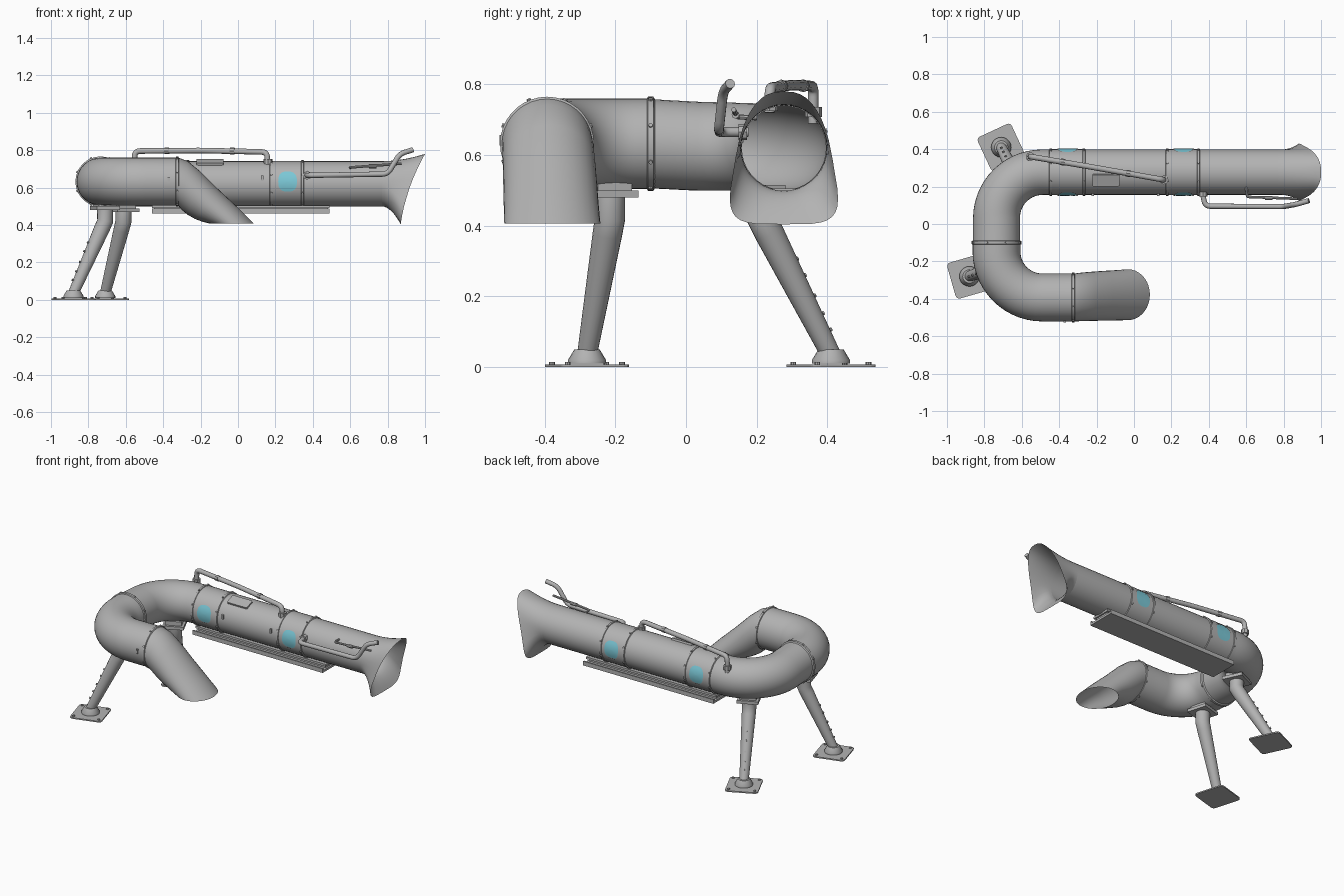
import bpy, bmesh, math
from math import sin, cos, pi, radians, sqrt, copysign
from mathutils import Vector, Matrix

cube = bpy.data.objects.get("Cube")
if cube:
    bpy.data.objects.remove(cube, do_unlink=True)


def material(name, rgb):
    m = bpy.data.materials.new(name)
    m.use_nodes = True
    m.diffuse_color = (*rgb, 1)
    m.node_tree.nodes["Principled BSDF"].inputs["Base Color"].default_value = (*rgb, 1)
    return m


GREY = material("light grey metal", (0.45, 0.45, 0.45))
BLUE = material("window blue", (0.2, 0.58, 0.68))
SIDES = 36
CY, CZ, R = 0.277, 0.62, 0.121       # main tube centre and radius
FY, FZ, FR = -0.393, 0.632, 0.128    # front tube centre and radius


def finish(name, bm, mat=GREY, smooth=True):
    me = bpy.data.meshes.new(name)
    bm.to_mesh(me)
    bm.free()
    ob = bpy.data.objects.new(name, me)
    bpy.context.collection.objects.link(ob)
    me.materials.append(mat)
    if smooth:
        bpy.ops.object.select_all(action='DESELECT')
        ob.select_set(True)
        bpy.context.view_layer.objects.active = ob
        bpy.ops.object.shade_smooth_by_angle(angle=radians(35))
    return ob


def loft(name, rings, caps=False, mat=GREY):
    """Skin a list of closed point rings, with the outside facing outward."""
    bm = bmesh.new()
    vs = [[bm.verts.new(p) for p in ring] for ring in rings]
    n = len(rings[0])
    for a, b in zip(vs, vs[1:]):
        for i in range(n):
            bm.faces.new((a[i], a[(i + 1) % n], b[(i + 1) % n], b[i]))
    if caps:
        bm.faces.new(vs[0][::-1])
        bm.faces.new(vs[-1])
    bm.normal_update()
    bm.faces.ensure_lookup_table()
    f = bm.faces[0]
    mid = sum((Vector(p) for r in rings[:2] for p in r), Vector()) / (2 * n)
    if f.normal.dot(f.calc_center_median() - mid) < 0:
        bmesh.ops.reverse_faces(bm, faces=bm.faces[:])
    return finish(name, bm, mat)


def sweep(name, path, radii, sides=SIDES, caps=False):
    """Round tube along a path; radii is one number or one per point."""
    pts = [Vector(p) for p in path]
    if not isinstance(radii, (list, tuple)):
        radii = [radii] * len(pts)
    tangents = [(pts[min(i + 1, len(pts) - 1)] - pts[max(i - 1, 0)]).normalized()
                for i in range(len(pts))]
    u = tangents[0].cross(Vector((0, 0, 1)) if abs(tangents[0].z) < 0.8 else Vector((1, 0, 0)))
    rings = []
    for p, t, r in zip(pts, tangents, radii):
        u = (u - t * u.dot(t)).normalized()
        v = t.cross(u)
        rings.append([p + (u * cos(2 * pi * k / sides) + v * sin(2 * pi * k / sides)) * r
                      for k in range(sides)])
    return loft(name, rings, caps)


def rounded(path, d=0.03, steps=5):
    """Replace each inner corner of a path by a small curve."""
    p = [Vector(q) for q in path]
    out = [p[0]]
    for a, b, c in zip(p, p[1:], p[2:]):
        s, e = b + (a - b).normalized() * d, b + (c - b).normalized() * d
        for k in range(steps + 1):
            t = k / steps
            out.append(s * (1 - t) ** 2 + b * 2 * t * (1 - t) + e * t * t)
    return out + [p[-1]]


def box(name, loc, size, rot=None, bevel=0.0):
    bm = bmesh.new()
    bmesh.ops.create_cube(bm, size=1, matrix=Matrix.Diagonal((*size, 1)))
    if bevel:
        up = [e for e in bm.edges if abs((e.verts[0].co - e.verts[1].co).z) > 0.001]
        bmesh.ops.bevel(bm, geom=up, offset=bevel, segments=3, profile=0.5, affect='EDGES')
    m = Matrix.Translation(loc) @ (rot or Matrix())
    bmesh.ops.transform(bm, matrix=m, verts=bm.verts[:])
    return finish(name, bm, smooth=False)


def stud(name, loc, direction, r=0.007, h=0.008):
    d = Vector(direction).normalized()
    p = Vector(loc)
    return sweep(name, [p - d * h, p + d * h], r, 8, True)


def collar(name, p, direction, r, width=0.016):
    """Raised joint band with rivets around it."""
    p, d = Vector(p), Vector(direction).normalized()
    h = width / 2
    sweep(name, [p - d * h, p - d * h, p + d * h, p + d * h][1:3], r)
    sweep(name + "_flange", [p - d * (h + 0.004), p - d * h * 0.9, p + d * h * 0.9,
                             p + d * (h + 0.004)], [r - 0.008, r, r, r - 0.008])
    side = d.cross(Vector((0, 0, 1)))
    for k in range(8):
        a = pi / 8 + k * pi / 4
        out = side * cos(a) + Vector((0, 0, 1)) * sin(a)
        stud(name + "_rivet", p + out * r, out, 0.006, 0.005)


# Tubes: long straight run, rear bend, cross run, front bend
def arc(cx, cy, z0, z1, a0, a1, r=0.245, n=14):
    return [(cx + r * cos(a0 + (a1 - a0) * k / n), cy + r * sin(a0 + (a1 - a0) * k / n),
             z0 + (z1 - z0) * k / n) for k in range(n + 1)]


sweep("main_tube", [(0.77, CY, CZ), (-0.47, CY, CZ)], R)
rear = [(-0.47, CY, CZ)] + arc(-0.49, CY - 0.245, CZ, 0.625, pi / 2, pi) + [(-0.735, -0.1, FZ)]
sweep("rear_bend", rear, [R + 0.005 * k / (len(rear) - 1) for k in range(len(rear))])
sweep("front_bend", [(-0.735, -0.1, FZ)] + arc(-0.49, FY + 0.245, FZ, FZ, pi, 1.5 * pi)
      + [(-0.32, FY, FZ)], FR)

# Downward scoop on the front tube, cut level at its mouth
tops = [(-0.32, 0.76), (-0.27, 0.742), (-0.2, 0.685), (-0.11, 0.595), (0.0, 0.492), (0.085, 0.407)]
lows = [(-0.32, 0.504), (-0.3, 0.48), (-0.27, 0.455), (-0.23, 0.432), (-0.19, 0.417), (-0.15, 0.407)]
rings = []
for i, (t, b) in enumerate(zip(tops, lows)):
    w = FR + 0.008 * i / 5
    rings.append([((t[0] + b[0]) / 2 + (t[0] - b[0]) / 2 * sin(a), FY + 0.015 * i / 5 + w * cos(a),
                   (t[1] + b[1]) / 2 + (t[1] - b[1]) / 2 * sin(a))
                  for a in (2 * pi * k / SIDES for k in range(SIDES))])
loft("scoop", rings)

# Flared mouth of the main tube: slanted, squarer and wider at the bottom
rings = []
for i in range(9):
    t = i / 8
    ring = []
    for k in range(SIDES):
        a = 2 * pi * k / SIDES
        c, s = cos(a), sin(a)
        pw = 0.45 if s < 0 else 0.75
        qc, qs = copysign(abs(c) ** pw, c), copysign(abs(s) ** pw, s)
        rim = Vector((0.935 + 0.065 * qs - 0.02 * (1 - qs * qs),
                      CY + (0.137 - 0.033 * qs) * qc, 0.592 + 0.188 * qs))
        base = Vector((0.77, CY + R * c, CZ + R * s))
        q = base.lerp(rim, t ** 1.9)
        q.x = base.x + (rim.x - base.x) * t
        ring.append(q)
    rings.append(ring)
loft("flared_mouth", rings)

# Joint bands
for x in (-0.445, -0.268, 0.178, 0.345):
    collar("main_collar", (x, CY, CZ), (1, 0, 0), R + 0.006, 0.012)
collar("cross_collar", (-0.735, -0.1, FZ), (0, 1, 0), FR + 0.006)
collar("scoop_collar", (-0.325, FY, FZ), (1, 0, 0), FR + 0.005, 0.012)


# Curved oval windows with a thin frame, on both sides of each window section
def oval(x, side, w, h, r, scale):
    pts = []
    for k in range(28):
        a = 2 * pi * k / 28
        dx = copysign(abs(cos(a)) ** 0.75, cos(a)) * w * scale
        dz = copysign(abs(sin(a)) ** 0.75, sin(a)) * h * scale + 0.012
        pts.append((x + dx, CY + side * sqrt(r * r - dz * dz), CZ + dz))
    return pts


for x in (-0.355, 0.265):
    sweep("window_sleeve", [(x - 0.085, CY, CZ), (x + 0.085, CY, CZ)], R + 0.002)
    for side in (-1, 1):
        for name, mat, r, scales in (("window", BLUE, R + 0.005, (1, 0.75, 0.5, 0.25, 0.02)),
                                     ("window_frame", GREY, R + 0.006, (1.1, 1.0))):
            bm = bmesh.new()
            vs = [[bm.verts.new(p) for p in oval(x, side, 0.05, 0.054, r, s)] for s in scales]
            for a, b in zip(vs, vs[1:]):
                for k in range(28):
                    bm.faces.new((a[k], a[(k + 1) % 28], b[(k + 1) % 28], b[k]))
            if mat == BLUE:
                bm.faces.new(vs[-1])
            bm.normal_update()
            for f in bm.faces:
                if f.normal.y * side < 0:
                    f.normal_flip()
            finish(name, bm, mat)

# Hatch plate and small latches on the main tube
tilt = Matrix.Rotation(radians(20), 4, 'X')
box("hatch_plate", (-0.15, CY - 0.043, CZ + 0.116), (0.145, 0.066, 0.012), tilt, 0.008)
for x in (0.13, -0.22):
    box("latch", (x, CY - R, CZ + 0.03), (0.012, 0.012, 0.028))
box("front_latch", (-0.37, FY - FR, FZ + 0.01), (0.012, 0.012, 0.03))

# Handrail along the top and grab bar beside the mouth
sweep("top_handrail", rounded([(-0.555, 0.36, 0.69), (-0.552, 0.36, 0.795), (-0.2, 0.3, 0.798),
                               (0.155, 0.237, 0.79), (0.16, 0.236, 0.72)]), 0.015, 12, True)
for x, y, z in ((-0.554, 0.36, 0.722), (0.16, 0.236, 0.738)):
    stud("handrail_foot", (x, y, z), (0, 0, 1), 0.024, 0.014)
for x, y, z in ((-0.38, 0.331, 0.796), (-0.03, 0.27, 0.795)):
    stud("handrail_sleeve", (x, y, z), (1, -0.176, 0), 0.018, 0.012)
sweep("grab_bar", rounded([(0.365, 0.175, 0.665), (0.38, 0.095, 0.665), (0.8, 0.093, 0.672),
                           (0.865, 0.105, 0.78), (0.935, 0.125, 0.802)]), 0.014, 12, True)
stud("grab_bar_foot", (0.37, 0.16, 0.665), (0, 1, 0), 0.023, 0.012)
sweep("thin_rod", rounded([(0.6, 0.2, 0.705), (0.605, 0.145, 0.708), (0.875, 0.135, 0.728)], 0.01),
      0.007, 8, True)
stud("rod_clip", (0.72, 0.14, 0.714), (1, 0, 0), 0.011, 0.02)

# Long rail beneath the main tube
box("rail_top", (0.015, CY, 0.498), (0.95, 0.13, 0.014))
box("rail_web", (0.015, CY, 0.483), (0.93, 0.1, 0.03))
box("rail_bottom", (0.015, CY, 0.467), (0.95, 0.19, 0.014))
for s in (-1, 1):
    box("rail_lip", (0.015, CY + s * 0.09, 0.477), (0.95, 0.01, 0.02))

# Two slanted legs with mounts, ankles, bolted feet and outer pegs
for name, top, foot, angle, mz in (("front", (-0.71, -0.215), (-0.88, -0.28), -16, 0.49),
                                   ("rear", (-0.612, 0.215), (-0.71, 0.41), 25, 0.478)):
    turn = Matrix.Rotation(radians(abs(angle) if name == "rear" else 16), 4, 'Z')
    box(name + "_leg_mount", (*top, mz), (0.13, 0.13, 0.02), turn)
    box(name + "_leg_bracket", (*top, mz + 0.022), (0.1, 0.1, 0.03), turn)
    knee = Vector((top[0], top[1], 0.42))
    ankle = Vector((*foot, 0.035))
    sweep(name + "_leg", [(*top, mz), knee, knee.lerp(ankle, 0.1), ankle],
          [0.043, 0.043, 0.042, 0.028], 20, True)
    sweep(name + "_ankle", [(*foot, 0.01), (*foot, 0.02), (*foot, 0.05)], [0.054, 0.054, 0.036], 20, True)
    box(name + "_foot", (*foot, 0.004), (0.2, 0.2, 0.008), turn, 0.02)
    for sx in (-1, 1):
        for sy in (-1, 1):
            off = turn @ Vector((sx * 0.08, sy * 0.08, 0))
            stud(name + "_foot_bolt", (foot[0] + off.x, foot[1] + off.y, 0.01), (0, 0, 1), 0.008, 0.005)
    out = Vector((foot[0] - top[0], foot[1] - top[1], 0)).normalized()
    for t in (0.3, 0.42, 0.57, 0.7, 0.82):
        p = knee.lerp(ankle, t) + out * (0.045 - 0.014 * t)
        stud(name + "_leg_peg", p, out + Vector((0, 0, 0.4)), 0.006, 0.008)
